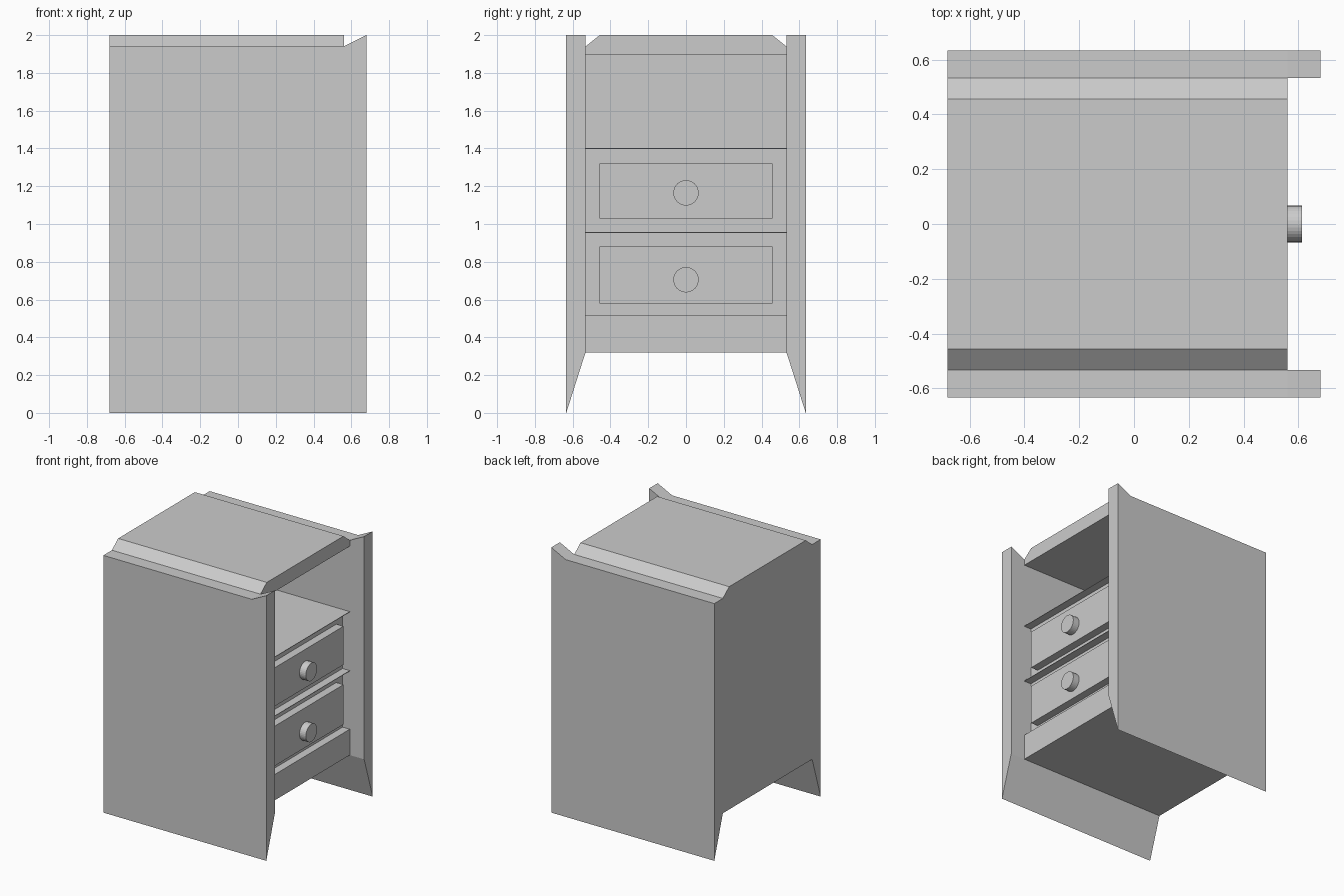
import bpy, bmesh, math
from mathutils import Matrix

if "Cube" in bpy.data.objects:
    bpy.data.objects.remove(bpy.data.objects["Cube"])

X0, X1 = -0.68, 0.68          # back and front of the side panels
FRONT, RECESS = 0.56, 0.50    # carcass front edge, recessed face behind drawers
YI, YO = 0.532, 0.634         # inner and outer faces of the side panels


def finish(name, bm):
    bmesh.ops.recalc_face_normals(bm, faces=bm.faces)
    mesh = bpy.data.meshes.new(name)
    bm.to_mesh(mesh)
    bm.free()
    ob = bpy.data.objects.new(name, mesh)
    bpy.context.collection.objects.link(ob)
    return ob


def prism(bm, start, end):
    """Join two matching outlines into a closed solid."""
    a = [bm.verts.new(p) for p in start]
    b = [bm.verts.new(p) for p in end]
    bm.faces.new(a)
    bm.faces.new(b[::-1])
    n = len(a)
    for i in range(n):
        j = (i + 1) % n
        bm.faces.new((a[i], b[i], b[j], a[j]))


def box(name, x, y, z):
    bm = bmesh.new()
    outline = [(x[0], z[0]), (x[1], z[0]), (x[1], z[1]), (x[0], z[1])]
    prism(bm, [(u, y[0], w) for u, w in outline], [(u, y[1], w) for u, w in outline])
    return finish(name, bm)


# Side panels: upturned front corner, foot bevelled to a point, mirrored
def panel_outline(y, foot):
    return [(X0, y, foot), (X1, y, foot), (X1, y, 2), (FRONT, y, 1.94), (X0, y, 1.94)]


bm = bmesh.new()
prism(bm, panel_outline(YI, 0.32), panel_outline(YO, 0.0))
side = finish("side_panels", bm)
mirror = side.modifiers.new("Mirror", 'MIRROR')
mirror.use_axis = (False, True, False)

# Top slab with sloped side edges
profile = [(-YI, 1.895), (YI, 1.895), (YI, 1.94), (0.457, 2), (-0.457, 2), (-YI, 1.94)]
bm = bmesh.new()
prism(bm, [(X0, y, z) for y, z in profile], [(FRONT, y, z) for y, z in profile])
finish("top_slab", bm)

# Lower cabinet: stepped plinth and recessed face under the open shelf
profile = [(X0, 0.32), (FRONT, 0.32), (FRONT, 0.515), (RECESS, 0.515),
           (RECESS, 1.402), (X0, 1.402)]
bm = bmesh.new()
prism(bm, [(x, -YI, z) for x, z in profile], [(x, YI, z) for x, z in profile])
finish("lower_cabinet", bm)

# Back of the open niche
box("niche_back", (X0, X0 + 0.01), (-YI, YI), (1.402, 1.895))

# Thin lips in front of the recessed face
for name, z in (("shelf_lip", 1.402), ("drawer_divider", 0.957)):
    box(name, (RECESS, FRONT), (-YI, YI), (z - 0.004, z))

# Drawers with round knobs
for name, z0, z1, zk in (("upper", 1.03, 1.32, 1.165), ("lower", 0.58, 0.88, 0.705)):
    box(name + "_drawer_front", (RECESS, FRONT), (-0.457, 0.457), (z0, z1))
    bm = bmesh.new()
    place = Matrix.Translation((0.585, 0, zk)) @ Matrix.Rotation(math.pi / 2, 4, 'Y')
    bmesh.ops.create_cone(bm, cap_ends=True, segments=32, radius1=0.067,
                          radius2=0.067, depth=0.056, matrix=place)
    finish(name + "_knob", bm)
